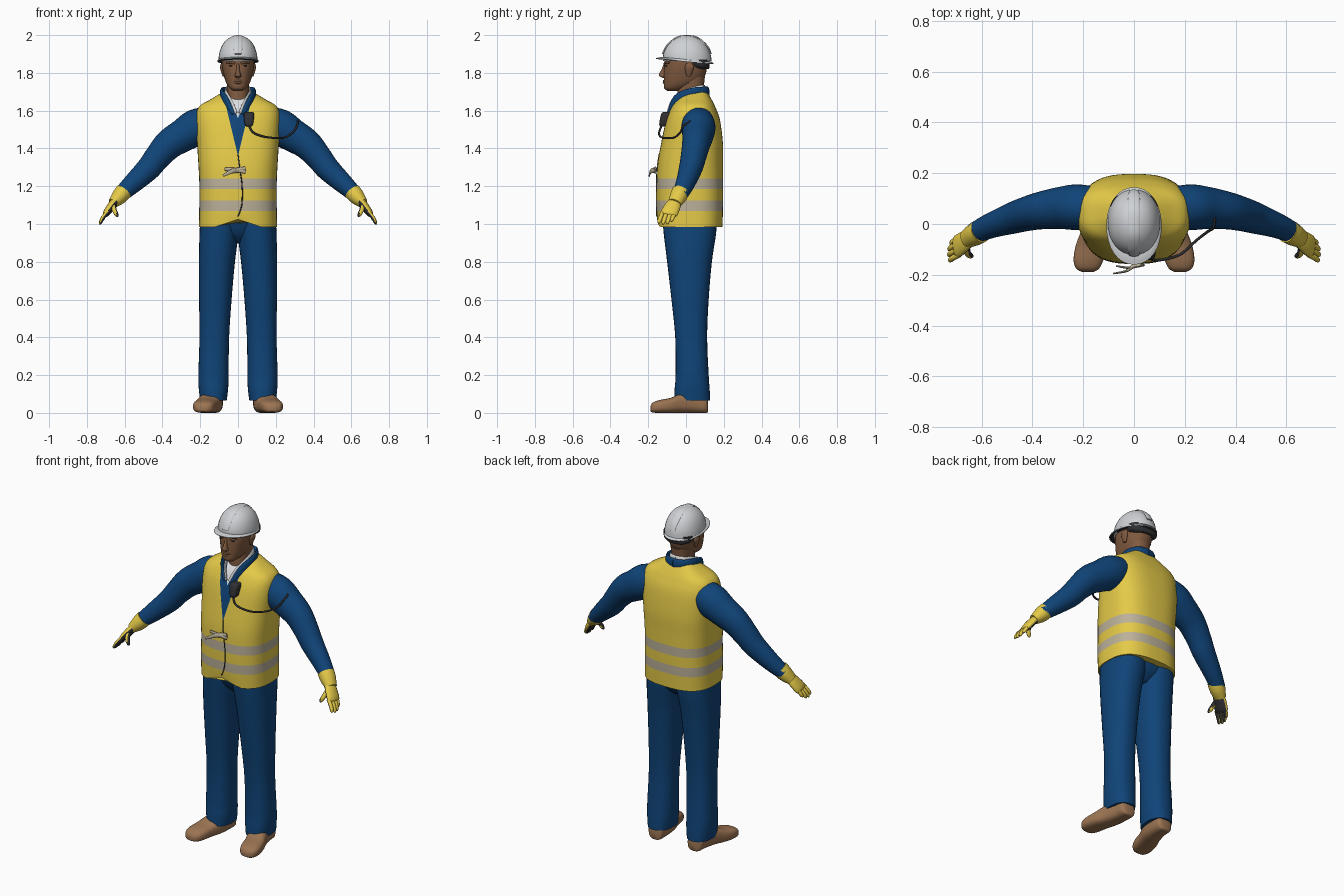
import bpy, bmesh, math
from mathutils import Vector

cube = bpy.data.objects.get("Cube")
if cube:
    bpy.data.objects.remove(cube, do_unlink=True)


def material(name, *rgb):
    mat = bpy.data.materials.new(name)
    mat.use_nodes = True
    mat.diffuse_color = (*rgb, 1)
    mat.node_tree.nodes["Principled BSDF"].inputs["Base Color"].default_value = (*rgb, 1)
    return mat


blue = material("work blue", .005, .058, .19)
yellow = material("safety yellow", .78, .59, .065)
silver = material("reflective grey", .5, .44, .32)
skin = material("skin", .22, .105, .052)
shell = material("helmet white", .62, .64, .66)
leather = material("boot tan", .33, .175, .085)
dark = material("dark rubber", .03, .03, .033)
white = material("shirt white", .72, .73, .75)


def spline(rows, steps):
    """Catmull-Rom interpolation of rows of numbers."""
    out = []
    for i in range(len(rows) - 1):
        p, q, r, s = rows[max(i - 1, 0)], rows[i], rows[i + 1], rows[min(i + 2, len(rows) - 1)]
        for k in range(steps):
            t = k / steps
            out.append([b + .5 * t * (c - a + t * (2*a - 5*b + 4*c - d + t * (3*(b - c) + d - a)))
                        for a, b, c, d in zip(p, q, r, s)])
    return out + [list(rows[-1])]


def unit_ring(sides, power):
    for i in range(sides):
        c, s = math.cos(math.tau * i / sides), math.sin(math.tau * i / sides)
        yield (math.copysign(abs(c) ** (2 / power), c), math.copysign(abs(s) ** (2 / power), s))


def skin_rings(name, rings, mats, mirror):
    """Join rings of points into a closed smooth object."""
    bm = bmesh.new()
    loops = [[bm.verts.new(p) for p in ring] for ring in rings]
    n = len(loops[0])
    for low, high in zip(loops, loops[1:]):
        for i in range(n):
            j = (i + 1) % n
            bm.faces.new((low[i], low[j], high[j], high[i]))
    bm.faces.new(loops[0])
    bm.faces.new(loops[-1])
    bmesh.ops.recalc_face_normals(bm, faces=bm.faces)
    mesh = bpy.data.meshes.new(name)
    bm.to_mesh(mesh)
    bm.free()
    obj = bpy.data.objects.new(name, mesh)
    bpy.context.collection.objects.link(obj)
    for mat in mats:
        mesh.materials.append(mat)
    bpy.ops.object.select_all(action="DESELECT")
    obj.select_set(True)
    bpy.context.view_layer.objects.active = obj
    bpy.ops.object.shade_smooth_by_angle(angle=math.radians(50))
    if mirror:
        obj.modifiers.new("mirror", "MIRROR")
    return obj


def loft(name, rows, *mats, axis="Z", sides=32, power=2.3, steps=4, mirror=False):
    """Rows hold the position on the axis, then the extents on the other two axes."""
    rings = []
    for t, a0, a1, b0, b1 in spline(rows, steps):
        ring = []
        for c, s in unit_ring(sides, power):
            a, b = (a0 + a1 + c * (a1 - a0)) / 2, (b0 + b1 + s * (b1 - b0)) / 2
            ring.append((a, b, t) if axis == "Z" else (a, t, b))
        rings.append(ring)
    return skin_rings(name, rings, mats, mirror)


def tube(name, rows, *mats, ref=(0, 0, 1), sides=16, power=2, steps=4, mirror=False):
    """Rows hold a path point, the radius along ref and the radius across it."""
    path = spline(rows, steps)
    rings = []
    for i, (x, y, z, ra, rb) in enumerate(path):
        before, after = path[max(i - 1, 0)], path[min(i + 1, len(path) - 1)]
        tangent = (Vector(after[:3]) - Vector(before[:3])).normalized()
        a = Vector(ref)
        a = (a - tangent * a.dot(tangent)).normalized()
        b = tangent.cross(a)
        rings.append([Vector((x, y, z)) + a * ra * c + b * rb * s for c, s in unit_ring(sides, power)])
    return skin_rings(name, rings, mats, mirror)


def cord(name, points, radius, mat, **options):
    return tube(name, [(*p, radius, radius) for p in points], mat, sides=8, **options)


def symmetric(rows):
    return [(z, -x, x, y0, y1) for z, x, y0, y1 in rows]


# Trousers and boots
loft("trouser_legs", [(.065, .06, .2, -.062, .128), (.13, .052, .208, -.06, .125),
     (.2, .05, .21, -.055, .12), (.4, .047, .204, -.057, .112), (.6, .034, .206, -.077, .12),
     (.8, .016, .207, -.1, .137), (.94, -.002, .204, -.117, .158), (1.03, -.01, .2, -.125, .165)],
     blue, mirror=True)
loft("trouser_seat", symmetric([(.9, .05, -.04, .09), (.95, .15, -.09, .14), (1.03, .2, -.125, .165)]), blue)
loft("boots", [(.117, .105, .15, .005, .06), (.105, .085, .175, 0, .09), (.05, .08, .185, 0, .11),
     (-.02, .085, .205, 0, .105), (-.08, .105, .228, 0, .08), (-.14, .12, .238, 0, .068),
     (-.175, .137, .228, .002, .055), (-.189, .16, .205, .01, .035)],
     leather, axis="Y", power=2.8, mirror=True)

# Vest, with cut lines for the bands and the neck opening
vest = loft("vest", symmetric([(.985, .207, -.152, .193), (1.1, .205, -.157, .196),
            (1.22, .205, -.156, .196), (1.32, .21, -.15, .196), (1.42, .216, -.133, .196),
            (1.55, .223, -.105, .18), (1.62, .207, -.075, .155), (1.66, .145, -.045, .135),
            (1.7, .078, 0, .112)]), yellow, silver, blue, white, sides=64, power=2.7)
bands = ((1.07, 1.125), (1.185, 1.24))
openings = ((1.36, .24), (1.56, .4))
bm = bmesh.new()
bm.from_mesh(vest.data)


def cut(faces, point, normal):
    geom = set(faces)
    for f in faces:
        geom.update(f.edges, f.verts)
    bmesh.ops.bisect_plane(bm, geom=list(geom), plane_co=point, plane_no=normal)


for height in (h for band in bands for h in band):
    cut(bm.faces[:], (0, 0, height), (0, 0, 1))
for apex, slope in openings:
    for side in (-1, 1):
        front = [f for f in bm.faces if f.calc_center_median().y < .03 and f.calc_center_median().z > 1.3]
        cut(front, (0, 0, apex), (side, 0, -slope))
for f in bm.faces:
    c = f.calc_center_median()
    if any(low < c.z < high for low, high in bands):
        f.material_index = 1
    if c.y < .03:
        for index, (apex, slope) in enumerate(openings):
            if abs(c.x) < (c.z - apex) * slope:
                f.material_index = 2 + index
# Raised hem at the front opening
for v in bm.verts:
    if v.co.z < 1.03 and v.co.y < 0:
        v.co.z += .04 * max(0, 1 - abs(v.co.x) / .12) * (1.04 - v.co.z) / .055
bm.to_mesh(vest.data)
bm.free()
cord("vest_seam", [(0, -.142, 1.37), (.01, -.153, 1.29), (.022, -.156, 1.2), (.02, -.157, 1.1),
     (0, -.156, 1.04)], .003, dark, ref=(1, 0, 0))
tube("vest_tie", [(-.08, -.195, 1.255, .006, .003), (-.03, -.185, 1.28, .012, .005),
     (0, -.165, 1.285, .014, .008), (.04, -.162, 1.295, .01, .004)], silver)
tube("vest_tie_tail", [(-.07, -.165, 1.29, .008, .003), (-.02, -.172, 1.288, .01, .005),
     (.04, -.162, 1.275, .01, .004)], silver)

# Collars
tube("jacket_collar", [(.025, -.092, 1.58, .012, .008), (.068, -.05, 1.655, .028, .01),
     (.086, .03, 1.69, .03, .01), (.055, .098, 1.695, .032, .01), (0, .115, 1.695, .032, .01)],
     blue, mirror=True)
tube("shirt_collar", [(.012, -.095, 1.585, .012, .006), (.042, -.062, 1.645, .022, .007),
     (.064, .01, 1.69, .025, .007), (.045, .08, 1.71, .025, .007), (0, .097, 1.712, .025, .007)],
     white, mirror=True)

# Sleeves
tube("sleeves", [(.13, .062, 1.55, .08, .08), (.22, .066, 1.512, .09, .097), (.29, .063, 1.47, .083, .088),
     (.365, .053, 1.422, .074, .08), (.43, .038, 1.35, .067, .069), (.475, .024, 1.293, .062, .064),
     (.56, -.005, 1.212, .05, .052), (.625, -.034, 1.152, .042, .04)],
     blue, ref=(0, 1, 0), sides=32, mirror=True)


# Gloves, dark on the palm side
def glove_part(name, rows, sides=16):
    part = tube(name, rows, yellow, dark, ref=(0, 1, 0), sides=sides, mirror=True)
    palm_side = Vector((-.75, -.3, -.55)).normalized()
    for face in part.data.polygons:
        face.material_index = int(face.normal.dot(palm_side) > .3)


tube("glove_cuffs", [(.605, -.028, 1.172, .047, .045), (.63, -.042, 1.143, .045, .042),
     (.662, -.06, 1.11, .036, .028)], yellow, ref=(0, 1, 0), sides=24, mirror=True)
glove_part("glove_palms", [(.645, -.055, 1.125, .032, .022), (.67, -.07, 1.095, .042, .022),
           (.695, -.088, 1.06, .045, .019), (.702, -.093, 1.046, .038, .012)])
for i, finger in enumerate(("index", "middle", "ring", "little")):
    y, reach = -.122 + .022 * i, (.9, 1, .97, .78)[i]
    glove_part(finger + "_fingers", [(.688, y, 1.066, .011, .011),
               (.688 + .028 * reach, y - .012, 1.066 - .034 * reach, .0115, .011),
               (.688 + .04 * reach, y - .02, 1.066 - .058 * reach, .01, .009),
               (.688 + .044 * reach, y - .022, 1.066 - .068 * reach, .004, .004)], 10)
glove_part("thumbs", [(.662, -.085, 1.105, .015, .015), (.655, -.115, 1.075, .013, .013),
           (.643, -.125, 1.05, .011, .011), (.636, -.127, 1.038, .004, .004)], 10)

# Head and face
loft("neck", symmetric([(1.58, .06, -.05, .085), (1.7, .057, -.045, .092), (1.78, .062, -.04, .1)]), skin)
loft("head", symmetric([(1.705, .025, -.1, -.04), (1.72, .045, -.116, .01), (1.75, .064, -.117, .07),
     (1.79, .076, -.117, .102), (1.84, .085, -.115, .112), (1.9, .085, -.108, .112)]), skin)
loft("nose", symmetric([(1.773, .011, -.122, -.09), (1.783, .018, -.141, -.09), (1.795, .014, -.142, -.09),
     (1.82, .009, -.129, -.09), (1.85, .008, -.117, -.09)]), skin, sides=12)
loft("ears", [(1.782, .072, .082, .005, .025), (1.8, .07, .088, -.002, .032), (1.83, .07, .096, -.006, .042),
     (1.85, .07, .09, 0, .035)], skin, sides=16, mirror=True)
loft("eyes", [(1.833, .028, .044, -.105, -.095), (1.838, .023, .048, -.111, -.095),
     (1.843, .028, .044, -.107, -.095)], dark, sides=12, mirror=True)
cord("brows", [(.016, -.113, 1.85), (.04, -.105, 1.857), (.06, -.088, 1.853)], .006, skin, mirror=True)
for name, height in (("upper_lip", 1.757), ("lower_lip", 1.747)):
    cord(name, [(-.025, -.107, height), (0, -.118, height), (.025, -.107, height)], .0055, skin)

# Helmet with ridge, brim and harness
loft("helmet_shell", symmetric([(1.862, .104, -.122, .136), (1.9, .1, -.12, .13), (1.94, .087, -.103, .112),
     (1.97, .066, -.076, .086), (1.99, .038, -.043, .052), (2, .008, -.006, .014)]), shell, power=2.1)
tube("helmet_ridge", [(0, -.123, 1.9, .02, .005), (0, -.1, 1.943, .024, .006), (0, -.05, 1.985, .024, .006),
     (0, .005, 1.995, .024, .005), (0, .06, 1.985, .024, .006), (0, .112, 1.94, .022, .006),
     (0, .131, 1.9, .018, .005)], shell, ref=(1, 0, 0))
brim = loft("helmet_brim", symmetric([(1.859, .108, -.155, .142), (1.864, .109, -.16, .145),
            (1.872, .102, -.13, .134)]), shell, dark, power=2.1, steps=2)
for v in brim.data.vertices:
    v.co.z -= .09 * v.co.y
for face in brim.data.polygons:
    face.material_index = int(face.normal.z < -.7)
loft("helmet_harness", symmetric([(1.82, .06, .05, .121), (1.835, .086, .02, .125), (1.87, .093, 0, .125)]), dark)

# Radio and its cable
loft("radio", [(1.515, .045, .07, -.135, -.095), (1.53, .035, .08, -.142, -.09),
     (1.58, .03, .085, -.132, -.075), (1.593, .036, .078, -.12, -.075)], dark, power=4, sides=24)
cord("radio_cable", [(.058, -.13, 1.52), (.08, -.142, 1.485), (.125, -.138, 1.466), (.185, -.118, 1.456),
     (.245, -.065, 1.457), (.29, -.03, 1.485), (.312, -.015, 1.52), (.318, .02, 1.54)], .0055, dark)
cord("cable_clip", [(.318, .015, 1.54), (.3, .05, 1.556), (.265, .065, 1.58)], .006, dark)
